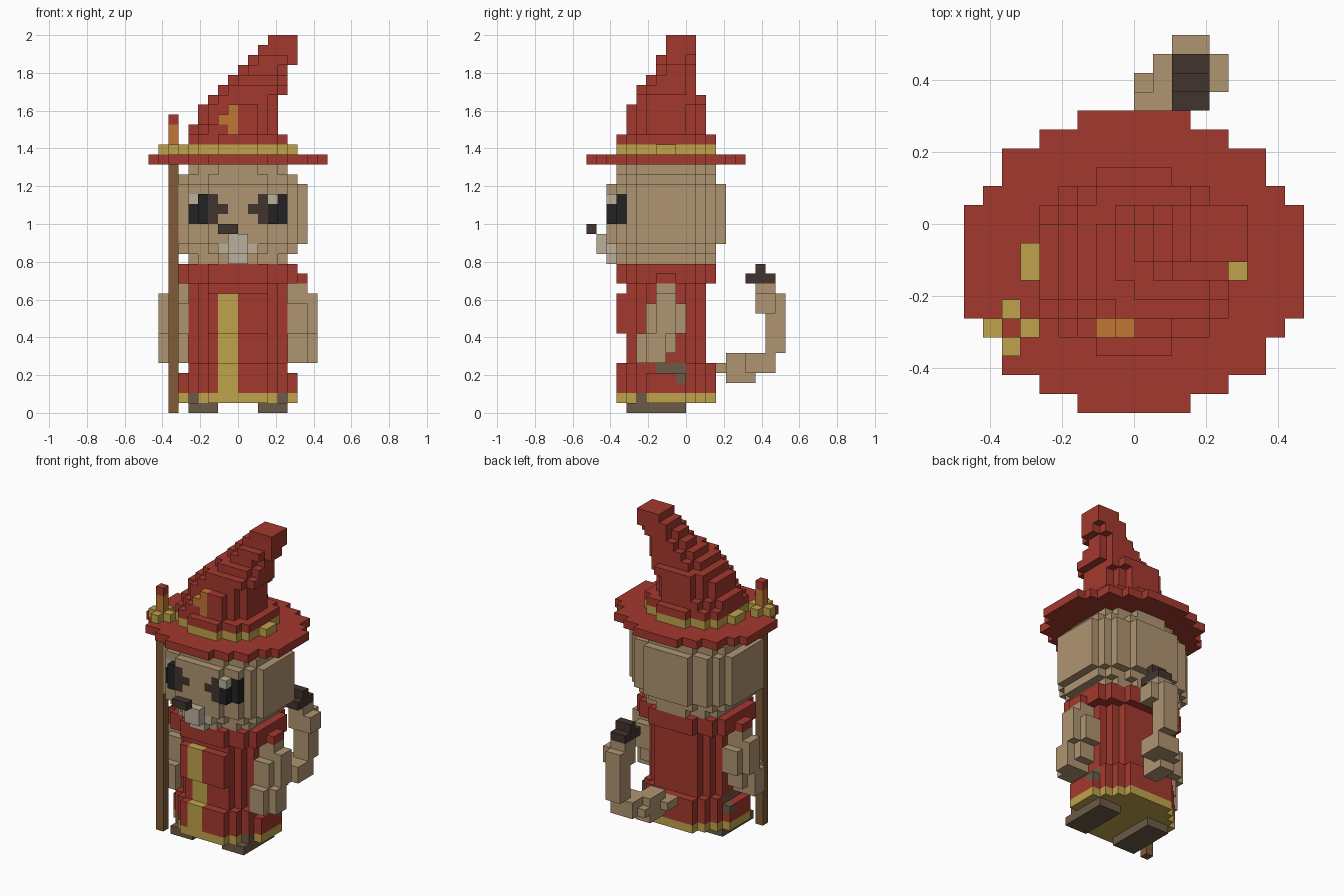
import bpy
import bmesh

if "Cube" in bpy.data.objects:
    bpy.data.objects.remove(bpy.data.objects["Cube"], do_unlink=True)

U = 2 / 38      # size of one block
MID = -2        # depth of the body's own centre line, in blocks

# Flat colours, given as sRGB bytes
PALETTE = {
    "red": (164, 57, 46), "tan": (175, 149, 113), "gold": (191, 164, 76),
    "orange": (192, 119, 51), "wood": (128, 91, 55), "boot": (108, 91, 71),
    "black": (35, 34, 34), "dark_brown": (66, 52, 46), "pale": (188, 176, 155),
}
NAMES = list(PALETTE)


def linear(c):
    c /= 255
    return c / 12.92 if c <= 0.04045 else ((c + 0.055) / 1.055) ** 2.4


def make_material(name):
    mat = bpy.data.materials.new(name)
    rgba = tuple(linear(c) for c in PALETTE[name]) + (1.0,)
    mat.use_nodes = True
    mat.diffuse_color = rgba
    bsdf = next(n for n in mat.node_tree.nodes if n.type == 'BSDF_PRINCIPLED')
    bsdf.inputs["Base Color"].default_value = rgba
    bsdf.inputs["Roughness"].default_value = 0.9
    return mat


MATS = {n: make_material(n) for n in NAMES}
parts = {}      # part name -> {cell: colour}


def box(part, colour, x0, x1, y0, y1, z0, z1):
    """Fill a block range; later boxes repaint earlier ones."""
    cells = parts.setdefault(part, {})
    for x in range(x0, x1):
        for y in range(y0, y1):
            for z in range(z0, z1):
                cells[x, y, z] = colour


def pair(part, colour, x0, x1, *rest):
    """The same box on both sides of the body."""
    box(part, colour, x0, x1, *rest)
    box(part, colour, -x1, -x0, *rest)


def stepped(part, colour, z0, z1, steps):
    """Rounded slab from centred rectangles (half width, half depth)."""
    for hx, hy in steps:
        box(part, colour, -hx, hx, MID - hy, MID + hy, z0, z1)


def oval(part, colour, z, x0, x1, y0, y1):
    """One layer with its corners cut."""
    cx, cy, rx, ry = (x0 + x1) / 2, (y0 + y1) / 2, (x1 - x0) / 2, (y1 - y0) / 2
    for x in range(x0, x1):
        for y in range(y0, y1):
            if ((x + .5 - cx) / rx) ** 2 + ((y + .5 - cy) / ry) ** 2 < 1.1:
                box(part, colour, x, x + 1, y, y + 1, z, z + 1)


# Feet
for side, x in (("right", -5), ("left", 2)):
    box(side + "_foot", "boot", x, x + 3, -6, 0, 0, 1)

# Robe: hem, body, belly, front stripe and collar
HEM = [(6, 2), (5, 3), (4, 4), (3, 5)]
stepped("robe", "gold", 1, 2, HEM)
stepped("robe", "red", 2, 4, HEM)
stepped("robe", "red", 4, 5, [(5, 3), (4, 4), (3, 5)])
stepped("robe", "red", 5, 13, [(5, 2), (4, 3), (3, 4)])
box("robe", "red", -3, 3, -7, -6, 8, 12)
box("robe", "gold", -2, 0, -7, -6, 2, 5)
box("robe", "gold", -2, 0, -6, -5, 5, 8)
box("robe", "gold", -2, 0, -7, -6, 8, 12)
pair("robe", "boot", 4, 5, -5, -4, 1, 2)
pair("robe", "boot", 4, 5, -3, 0, 4, 5)
pair("robe", "boot", 5, 6, -1, 0, 3, 4)
stepped("collar", "red", 13, 15, [(6, 3), (5, 4), (3, 5)])
stepped("collar", "red", 13, 14, [(7, 1)])

# Arms
for side, s in (("left", 1), ("right", -1)):
    def arm(x0, x1, *rest):
        box(side + "_arm", "tan", min(s * x0, s * x1), max(s * x0, s * x1), *rest)
    arm(5, 7, -3, -1, 11, 13)
    arm(5, 7, -4, 0, 8, 11)
    arm(5, 7, -5, -1, 6, 8)
    arm(5, 7, -5, -2, 5, 6)
    arm(7, 8, -3, -1, 8, 12)
    arm(7, 8, -4, -2, 5, 8)

# Head
stepped("head", "tan", 15, 25, [(5, 3), (4, 4), (2, 5)])
stepped("head", "tan", 16, 24, [(6, 3), (5, 4), (3, 5)])
stepped("head", "tan", 17, 23, [(7, 3), (6, 4), (5, 5), (3, 6)])

# Eyes with dark patches and highlights
pair("head", "dark_brown", 2, 3, -8, -7, 19, 22)
pair("head", "dark_brown", 1, 2, -8, -7, 20, 21)
pair("head", "black", 3, 4, -8, -7, 19, 22)
pair("head", "black", 4, 5, -7, -6, 19, 22)
box("head", "pale", 3, 4, -8, -7, 21, 22)
box("head", "pale", -5, -4, -7, -6, 21, 22)

# Muzzle and nose
box("muzzle", "pale", -2, 2, -8, -7, 16, 19)
box("muzzle", "pale", -1, 1, -9, -8, 16, 18)
box("muzzle", "pale", -1, 1, -8, -7, 15, 16)
box("nose", "dark_brown", -2, 0, -10, -9, 18, 19)

# Staff with a gold ring and a flame tip
box("staff", "wood", -7, -6, -6, -5, 0, 27)
for x, y in ((-8, -6), (-6, -6), (-7, -7), (-7, -5)):
    box("staff_ring", "gold", x, x + 1, y, y + 1, 26, 27)
box("staff_flame", "orange", -7, -6, -6, -5, 27, 29)
box("staff_flame", "red", -7, -6, -6, -5, 29, 30)

# Hat: brim, band and leaning cone
stepped("hat_brim", "red", 25, 26, [(9, 3), (8, 4), (7, 6), (5, 7), (3, 8)])
CROWN = [(5, 3), (4, 4), (2, 5)]
stepped("hat_band", "gold", 26, 27, CROWN + [(6, 1)])
stepped("hat_cone", "red", 27, 28, CROWN)
CONE = [(-5, 4, -6, 2), (-4, 4, -6, 2), (-4, 4, -6, 2), (-3, 4, -5, 2),
        (-2, 5, -5, 1), (-1, 5, -4, 1), (0, 5, -3, 1), (1, 6, -3, 1),
        (2, 6, -2, 1), (3, 6, -2, 1)]
for i, bounds in enumerate(CONE):
    oval("hat_cone", "red", 28 + i, *bounds)
parts["hat_cone"].pop((-2, -6, 30), None)
box("hat_cone", "orange", -1, 0, -6, -5, 28, 31)
box("hat_cone", "orange", -2, -1, -6, -5, 29, 30)

# Tail and tuft
box("tail", "tan", -1, 1, 3, 5, 4, 5)
box("tail", "tan", 0, 2, 4, 7, 3, 6)
box("tail", "tan", 0, 1, 6, 8, 4, 5)
box("tail", "tan", 1, 4, 6, 9, 4, 6)
box("tail", "tan", 2, 4, 8, 10, 6, 12)
box("tail", "tan", 2, 4, 7, 9, 10, 13)
box("tail", "tan", 4, 5, 7, 9, 10, 12)
box("tail_tuft", "dark_brown", 2, 4, 6, 9, 13, 14)
box("tail_tuft", "dark_brown", 2, 4, 7, 8, 14, 15)

# Each cell belongs to one part only; the earliest part keeps it
taken = set()
for name, cells in parts.items():
    for c in [c for c in cells if c in taken]:
        del cells[c]
    taken.update(cells)


def face_corners(cell, axis, side):
    """Four corners of one cell face, wound to point outwards."""
    a, b = (axis + 1) % 3, (axis + 2) % 3
    ring = [(0, 0), (1, 0), (1, 1), (0, 1)]
    for da, db in ring if side else ring[::-1]:
        p = list(cell)
        p[axis] += side
        p[a] += da
        p[b] += db
        yield tuple(p)


# Skin only the exposed faces of every part
for name, cells in parts.items():
    bm = bmesh.new()
    verts = {}
    used = [n for n in NAMES if n in cells.values()]
    for cell, colour in cells.items():
        for axis in range(3):
            for side in (0, 1):
                near = list(cell)
                near[axis] += 2 * side - 1
                if tuple(near) in taken:
                    continue
                loop = []
                for p in face_corners(cell, axis, side):
                    if p not in verts:
                        verts[p] = bm.verts.new([v * U for v in p])
                    loop.append(verts[p])
                bm.faces.new(loop).material_index = used.index(colour)
    mesh = bpy.data.meshes.new(name)
    bm.to_mesh(mesh)
    bm.free()
    for n in used:
        mesh.materials.append(MATS[n])
    bpy.context.collection.objects.link(bpy.data.objects.new(name, mesh))
